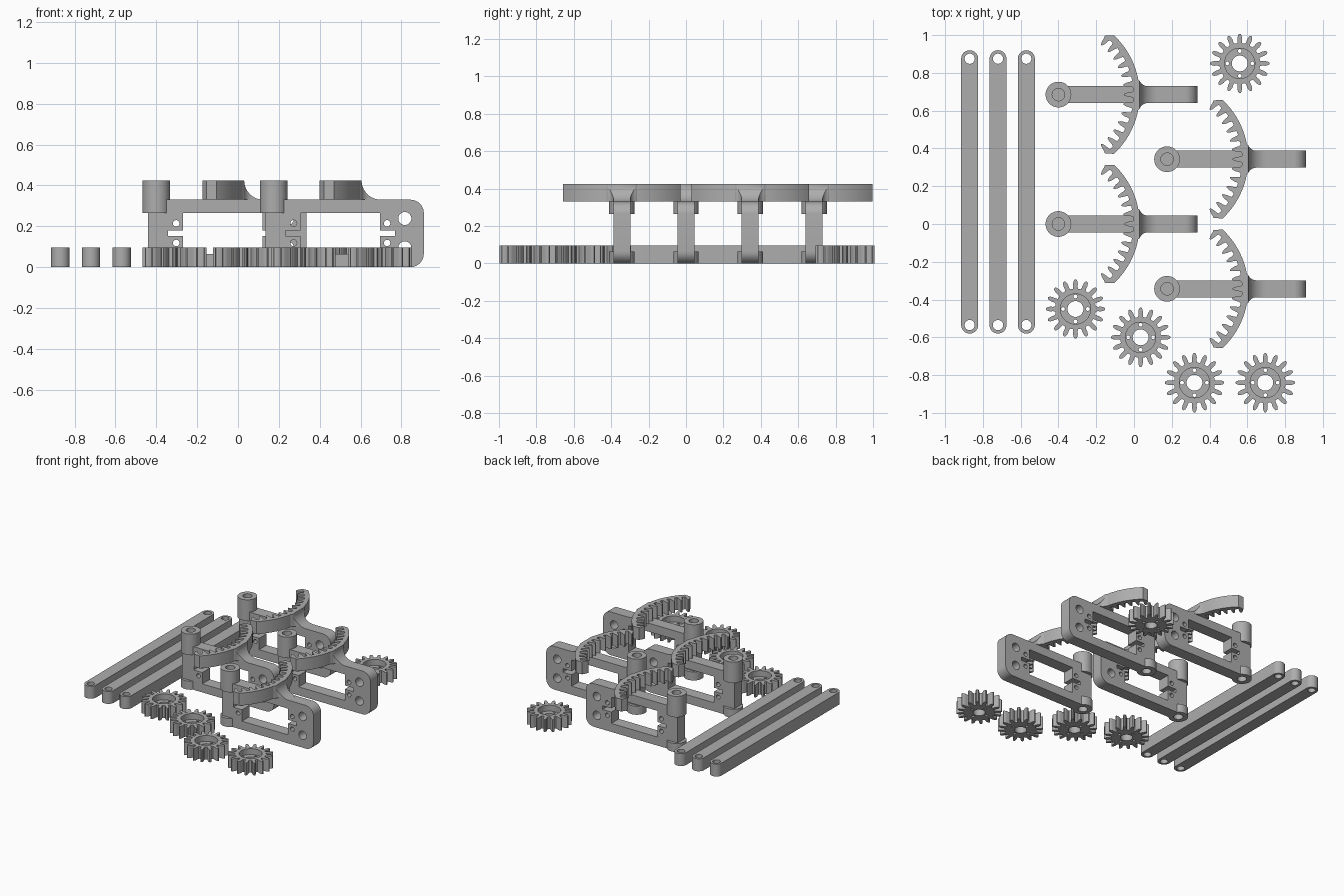
import bpy, bmesh, math
from mathutils import Matrix, Vector

if "Cube" in bpy.data.objects:
    bpy.data.objects.remove(bpy.data.objects["Cube"])

grey = bpy.data.materials.new("mid_grey")
grey.diffuse_color = (0.42, 0.42, 0.42, 1)
grey.use_nodes = True
grey.node_tree.nodes["Principled BSDF"].inputs["Base Color"].default_value = grey.diffuse_color


def circle(cx, cy, r, n=32):
    return [(cx + r * math.cos(2 * math.pi * i / n), cy + r * math.sin(2 * math.pi * i / n))
            for i in range(n)]


def arc(cx, cy, r, a0, a1, n=10):
    angles = [math.radians(a0 + (a1 - a0) * i / n) for i in range(n + 1)]
    return [(cx + r * math.cos(a), cy + r * math.sin(a)) for a in angles]


def polar(r, degrees):
    a = math.radians(degrees)
    return (r * math.cos(a), r * math.sin(a))


def finish(bm, mesh):
    bmesh.ops.remove_doubles(bm, verts=bm.verts, dist=1e-5)
    bmesh.ops.recalc_face_normals(bm, faces=bm.faces)
    bm.to_mesh(mesh)
    bm.free()
    mesh.materials.clear()
    mesh.materials.append(grey)
    return mesh


def plate(name, loops, z0, z1, upright=False):
    """Extrude an outline with holes between two heights; upright turns it into the xz plane."""
    curve = bpy.data.curves.new(name + "_outline", 'CURVE')
    curve.dimensions = '2D'
    curve.fill_mode = 'BOTH'
    curve.extrude = (z1 - z0) / 2
    for pts in loops:
        s = curve.splines.new('POLY')
        s.points.add(len(pts) - 1)
        for p, (x, y) in zip(s.points, pts):
            p.co = (x, y, 0, 1)
        s.use_cyclic_u = True
    tmp = bpy.data.objects.new(name + "_outline", curve)
    bpy.context.collection.objects.link(tmp)
    bpy.context.view_layer.update()
    mesh = bpy.data.meshes.new_from_object(tmp.evaluated_get(bpy.context.evaluated_depsgraph_get()))
    bpy.data.objects.remove(tmp)
    bpy.data.curves.remove(curve)
    mesh.name = name
    mesh.transform(Matrix.Translation((0, 0, (z0 + z1) / 2)))
    if upright:
        mesh.transform(Matrix.Rotation(math.pi / 2, 4, 'X'))
    bm = bmesh.new()
    bm.from_mesh(mesh)
    return finish(bm, mesh)


def place(name, mesh, x, y):
    ob = bpy.data.objects.new(name, mesh)
    ob.location = (x, y, 0)
    bpy.context.collection.objects.link(ob)


# Link bars: long slots with a hole at each end
L = 0.705
bar = plate("link_bar", [arc(0, L, 0.045, 0, 180, 16) + arc(0, -L, 0.045, 180, 360, 16),
                         circle(0, L, 0.027), circle(0, -L, 0.027)], 0, 0.095)
for x in (-0.87, -0.72, -0.57):
    place("link_bar", bar, x, 0.17)

# Pinion gears: toothed rim over a thinner drilled web
TEETH = 16
half_tooth = [(0.108, 0.32), (0.118, 0.25), (0.135, 0.235), (0.149, 0.16), (0.157, 0.07)]
flanks = [(r, -f) for r, f in half_tooth] + [(r, f) for r, f in reversed(half_tooth)]
gear_outline = [polar(r, (k + f) * 360 / TEETH) for k in range(TEETH) for r, f in flanks]
drilling = [circle(0, 0, 0.042)] + [circle(*polar(0.066, 90 * i), 0.01, 16) for i in range(4)]
web = plate("gear_web", [gear_outline] + drilling, 0, 0.05)
rim = plate("gear_rim", [gear_outline, circle(0, 0, 0.08, 40)], 0.05, 0.095)
for x, y in ((0.56, 0.85), (-0.31, -0.45), (0.035, -0.6), (0.32, -0.84), (0.695, -0.84)):
    place("gear_web", web, x, y)
    place("gear_rim", rim, x, y)

# Arm frame: upright plate with a motor window, cable slots and screw holes (pivot at x = 0)
frame_outline = ([(0.04, 0), (0.04, 0.05), (-0.04, 0.05), (-0.04, 0.33)]
                 + arc(0.67, 0.265, 0.065, 90, 0) + arc(0.67, 0.065, 0.065, 0, -90))
window = [(0.13, 0.065), (0.52, 0.065), (0.52, 0.152), (0.593, 0.152), (0.593, 0.18), (0.52, 0.18),
          (0.52, 0.265), (0.13, 0.265), (0.13, 0.18), (0.058, 0.18), (0.058, 0.152), (0.13, 0.152)]
holes = [circle(x, z, 0.016, 20) for x in (0.097, 0.555) for z in (0.118, 0.214)]
holes += [circle(0.642, z, 0.032) for z in (0.094, 0.238)]
frame = plate("arm_frame", [frame_outline, window] + holes, -0.045, 0.045, upright=True)

# Pivot bosses above and below
ring = [circle(0, 0, 0.068, 48), circle(0, 0, 0.033)]
upper_boss = plate("upper_pivot_boss", ring, 0.265, 0.425)
lower_boss = plate("lower_pivot_boss", ring, 0, 0.065)

# Curved rack: ring sector with teeth facing the pivot
PITCH = 360 / 44
half_rack = [(0.397, 0.32), (0.386, 0.25), (0.370, 0.22), (0.356, 0.15), (0.347, 0.06)]
rack_flanks = half_rack + [(r, -f) for r, f in reversed(half_rack)]
rack_outline = arc(0, 0, 0.43, -46.8, 46.8, 40)
rack_outline += [polar(r, (k + f) * PITCH) for k in range(6, -7, -1) for r, f in rack_flanks]
rack = plate("curved_rack", [rack_outline], 0.33, 0.425)

# Fillet blending the back of the rack into the arm, lofted along x
bm = bmesh.new()
sections = []
xs = [0.412] + [0.43 + 0.093 * (i / 16) ** 1.5 for i in range(17)]
for x in xs:
    h = 0.425 - math.sqrt(max(0, 0.095 ** 2 - (0.525 - max(x, 0.43)) ** 2))
    side = min(max(0.472 - x, 0), 0.045)
    w = 0.09 - math.sqrt(0.045 ** 2 - side ** 2)
    sections.append([bm.verts.new(Vector((x, y, z)))
                     for y, z in ((-w, 0.33), (w, 0.33), (w, h), (-w, h))])
for a, b in zip(sections, sections[1:]):
    for i in range(4):
        j = (i + 1) % 4
        bm.faces.new((a[i], a[j], b[j], b[i]))
bm.faces.new(sections[0])
bm.faces.new(sections[-1])
fillet = finish(bm, bpy.data.meshes.new("rack_fillet"))

# Four complete arms, staggered
for x, y in ((-0.4, 0.685), (0.175, 0.343), (-0.4, 0.0), (0.175, -0.343)):
    for mesh in (frame, upper_boss, lower_boss, rack, fillet):
        place(mesh.name, mesh, x, y)

# Smooth the round walls, keep hard edges
for ob in bpy.context.scene.objects:
    ob.select_set(True)
    bpy.context.view_layer.objects.active = ob
bpy.ops.object.shade_smooth_by_angle(angle=math.radians(30))
